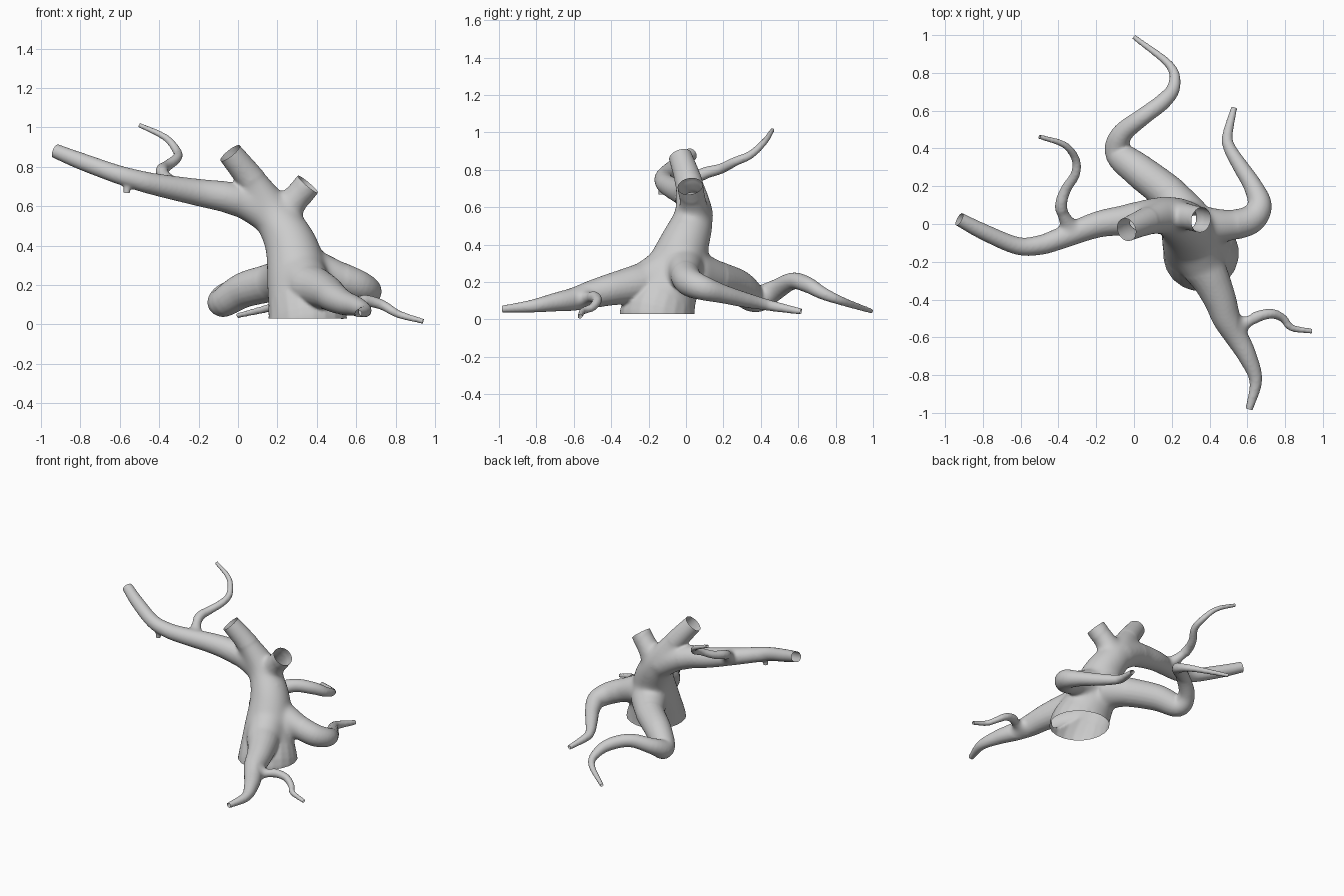
import bpy, bmesh, math
from mathutils import Vector

if "Cube" in bpy.data.objects:
    bpy.data.objects.remove(bpy.data.objects["Cube"])

SIDES, STEPS = 20, 5

# Limb paths: x, y, z, radius
trunk = [(.35, -.15, -.03, .205), (.35, -.15, .04, .2), (.31, -.09, .2, .165), (.27, -.01, .4, .135),
         (.18, .04, .56, .105), (.07, .015, .73, .075), (-.04, -.03, .87, .063)]
right_stub = [(.19, .05, .48, .09), (.27, .04, .61, .075), (.355, .022, .712, .068)]
left_branch = [(.17, .05, .55, .1), (.06, .04, .61, .09), (-.05, .02, .645, .08), (-.2, -.005, .67, .069),
               (-.4, -.08, .707, .057), (-.5, -.112, .73, .052), (-.62, -.115, .765, .047),
               (-.8, -.04, .83, .043), (-.925, .025, .88, .037)]
branch_twig = [(-.33, -.03, .70, .05), (-.375, .05, .755, .036), (-.385, .11, .785, .032),
               (-.36, .185, .805, .028), (-.31, .265, .845, .025), (-.31, .345, .88, .022),
               (-.37, .42, .95, .018), (-.5, .462, 1.012, .013)]
small_stub = [(-.56, -.125, .74, .025), (-.563, -.13, .7, .019), (-.565, -.13, .668, .017)]
front_root = [(.31, -.08, .27, .13), (.355, -.2, .2, .12), (.41, -.3, .18, .1), (.455, -.4, .16, .086),
              (.49, -.5, .135, .075), (.545, -.6, .108, .062), (.6, -.7, .092, .05),
              (.645, -.83, .07, .034), (.61, -.98, .055, .02)]
front_twig = [(.53, -.53, .11, .05), (.59, -.525, .115, .036), (.655, -.49, .12, .03), (.73, -.475, .1, .026),
              (.79, -.5, .065, .022), (.835, -.55, .045, .019), (.94, -.567, .016, .014)]
right_root = [(.3, -.01, .29, .12), (.4, -.01, .275, .1), (.52, -.005, .235, .082), (.62, .025, .195, .076),
              (.665, .1, .165, .065), (.63, .2, .135, .05), (.567, .3, .108, .042), (.507, .4, .085, .033),
              (.495, .47, .07, .028), (.53, .615, .042, .017)]
back_root = [(.28, .03, .25, .13), (.18, .16, .215, .1), (.03, .28, .175, .09), (-.08, .375, .11, .074),
             (-.065, .475, .155, .056), (.05, .57, .205, .046), (.155, .65, .185, .043),
             (.212, .73, .14, .034), (.19, .84, .095, .023), (.0, .99, .045, .014)]
limbs = [trunk, right_stub, left_branch, branch_twig, small_stub, front_root, front_twig, right_root, back_root]


def smooth_path(path):
    """Catmull-Rom through the points, radius included."""
    p = [Vector(q) for q in path]
    p = [p[0] * 2 - p[1]] + p + [p[-1] * 2 - p[-2]]
    out = []
    for i in range(1, len(p) - 2):
        a, b, c, d = p[i - 1:i + 3]
        for s in range(STEPS):
            t = s / STEPS
            out.append(.5 * (2 * b + (c - a) * t + (2 * a - 5 * b + 4 * c - d) * t * t
                             + (3 * b - a - 3 * c + d) * t ** 3))
    return out + [p[-2]]


def tube(bm, path):
    """Closed tube, run a little past its end; returns the end cut."""
    pts = smooth_path(path)
    end, r = pts[-1].xyz, pts[-1].w
    out = (end - pts[-2].xyz).normalized()
    pts.append(Vector((*(end + out * .03), r)))
    rings, side = [], None
    for i, q in enumerate(pts):
        tan = (pts[min(i + 1, len(pts) - 1)].xyz - pts[max(i - 1, 0)].xyz).normalized()
        side = side or tan.orthogonal()
        side = (side - tan * side.dot(tan)).normalized()
        up = tan.cross(side)
        rings.append([bm.verts.new(q.xyz + q.w * (side * math.cos(a) + up * math.sin(a)))
                      for a in (math.tau * k / SIDES for k in range(SIDES))])
    for a, b in zip(rings, rings[1:]):
        for k in range(SIDES):
            n = (k + 1) % SIDES
            bm.faces.new((a[k], a[n], b[n], b[k]))
    bm.faces.new(rings[0][::-1])
    bm.faces.new(rings[-1])
    return end, out, r


# Overlapping limbs
bm = bmesh.new()
cuts = [tube(bm, limb) for limb in limbs]
cuts.append((Vector((.35, -.15, .03)), Vector((0, 0, -1)), .2))
mesh = bpy.data.meshes.new("tree_stump")
bm.to_mesh(mesh)
bm.free()
stump = bpy.data.objects.new("tree_stump", mesh)
bpy.context.collection.objects.link(stump)
bpy.context.view_layer.objects.active = stump
stump.select_set(True)

# Fuse into one skin
mod = stump.modifiers.new("fuse", 'REMESH')
mod.mode = 'VOXEL'
mod.voxel_size = .0085
bpy.ops.object.modifier_apply(modifier=mod.name)

bm = bmesh.new()
bm.from_mesh(stump.data)


def relax(verts, times):
    for _ in range(times):
        bmesh.ops.smooth_vert(bm, verts=verts, factor=.5, use_axis_x=True, use_axis_y=True, use_axis_z=True)


# Soft fillets where limbs meet
joints = [((.17, .04, .58), .2), ((.3, -.03, .26), .26), ((-.36, .02, .73), .08), ((.57, -.53, .11), .08)]
relax([v for v in bm.verts if any((v.co - Vector(c)).length < r for c, r in joints)], 35)
relax(bm.verts[:], 3)

# Open, cleanly cut ends
for co, no, r in cuts:
    reach = r * 1.2 + .045
    faces = [f for f in bm.faces if (f.calc_center_median() - co).length < reach]
    geom = set(faces)
    for f in faces:
        geom.update(f.edges)
        geom.update(f.verts)
    bmesh.ops.bisect_plane(bm, geom=list(geom), plane_co=co, plane_no=no, dist=1e-5)
    bmesh.ops.delete(bm, geom=[v for v in bm.verts if (v.co - co).dot(no) > 2e-5
                               and (v.co - co).length < reach], context='VERTS')
bm.to_mesh(stump.data)
bm.free()
bpy.ops.object.shade_smooth_by_angle(angle=math.radians(60))
